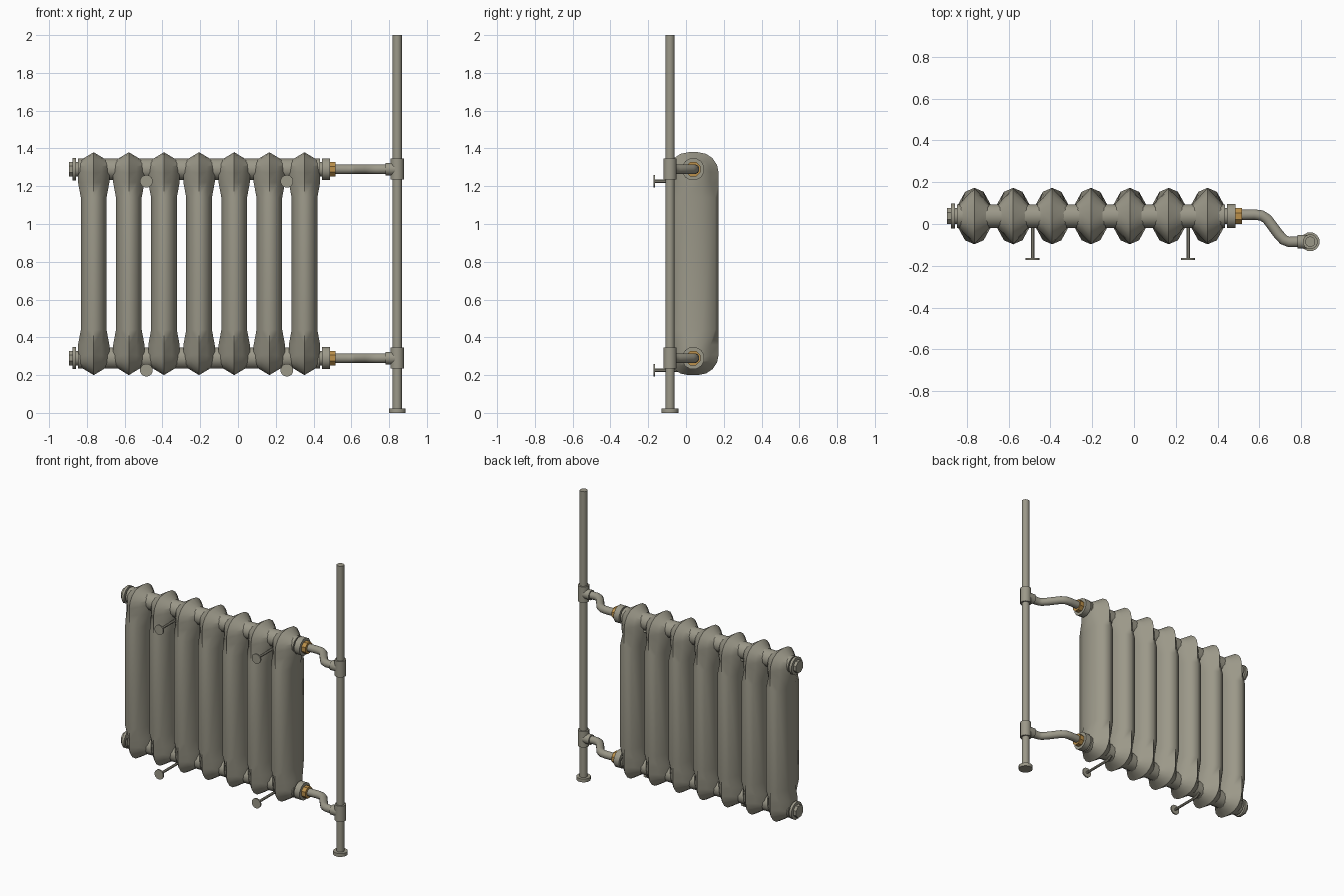
import bpy, bmesh, math
from mathutils import Vector

if "Cube" in bpy.data.objects:
    bpy.data.objects.remove(bpy.data.objects["Cube"])


def material(name, rgb):
    m = bpy.data.materials.new(name)
    m.diffuse_color = (*rgb, 1)
    m.use_nodes = True
    m.node_tree.nodes["Principled BSDF"].inputs["Base Color"].default_value = m.diffuse_color
    return m


IRON = material("warm_grey_iron", (0.33, 0.315, 0.25))
BRASS = material("brass", (0.50, 0.28, 0.07))
YC = 0.038                      # radiator centre line in y
LEVELS = {"lower": 0.29, "upper": 1.29}
RISER = (0.843, -0.085)


def finish(name, bm, mat, angle=40):
    bmesh.ops.recalc_face_normals(bm, faces=bm.faces)
    me = bpy.data.meshes.new(name)
    bm.to_mesh(me)
    bm.free()
    me.materials.append(mat)
    me.shade_smooth()
    me.set_sharp_from_angle(angle=math.radians(angle))
    ob = bpy.data.objects.new(name, me)
    bpy.context.collection.objects.link(ob)
    return ob


def tube(name, path, r, sides=12, mat=IRON, angle=40):
    """Sweep a round section along a path, with closed ends."""
    bm = bmesh.new()
    pts = [Vector(p) for p in path]
    rings = []
    for i, p in enumerate(pts):
        d = (pts[min(i + 1, len(pts) - 1)] - pts[max(i - 1, 0)]).normalized()
        side = d.cross(Vector((0, 0, 1)))
        if side.length < 0.1:
            side = Vector((1, 0, 0))
        side.normalize()
        up = side.cross(d)
        rings.append([bm.verts.new(p + r * (side * math.cos(a) + up * math.sin(a)))
                      for a in (math.tau * (k + 0.5) / sides for k in range(sides))])
    for a, b in zip(rings, rings[1:]):
        for k in range(sides):
            bm.faces.new((a[k], a[(k + 1) % sides], b[(k + 1) % sides], b[k]))
    bm.faces.new(rings[0])
    bm.faces.new(rings[-1])
    return finish(name, bm, mat, angle)


def half_outline(hy, hz, r):
    """Right half of a tall rounded rectangle, top to bottom."""
    top = []
    for k in range(5):
        a = math.pi / 2 * (1 - k / 4)
        top.append((hy - r + r * math.cos(a), hz - r + r * math.sin(a)))
    top += [(hy, 0.43), (hy, 0.35)]
    return top + [(y, -z) for y, z in reversed(top)]


def section_mesh():
    """One radiator section: ridge in the middle, wider at both ends."""
    bm = bmesh.new()
    ridge = half_outline(0.135, 0.59, 0.11)
    mid = half_outline(0.09, 0.565, 0.08)
    flat = half_outline(0.046, 0.54, 0.04)
    n = len(ridge)

    def ring(half, frac, sign, bulge=0):
        row = []
        for s in (1, -1):
            part = []
            for y, z in half:
                column = abs(z) < 0.4
                w = 0.068 if column else 0.083
                f = frac + (0.15 if column and bulge else 0)
                yy = y + (bulge if column else 0)
                part.append(bm.verts.new((sign * f * w, YC + s * yy, 0.79 + z)))
            row += part if s == 1 else part[::-1]
        return row

    centre = ring(ridge, 0, 1)
    for sign in (1, -1):
        loops = [centre, ring(mid, 0.5, sign, 0.026), ring(flat, 1, sign)]
        for a, b in zip(loops, loops[1:]):
            for i in range(2 * n):
                j = (i + 1) % (2 * n)
                bm.faces.new((a[i], a[j], b[j], b[i]))
        f = loops[-1]
        for i in range(n - 1):
            bm.faces.new((f[i], f[i + 1], f[2 * n - 2 - i], f[2 * n - 1 - i]))
    return bm


# seven radiator sections sharing one mesh
first = finish("radiator_section_1", section_mesh(), IRON, 50)
first.location.x = -0.764
for k in range(1, 7):
    ob = bpy.data.objects.new(f"radiator_section_{k + 1}", first.data)
    ob.location.x = -0.764 + 0.186 * k
    bpy.context.collection.objects.link(ob)

for level, z in LEVELS.items():
    def along(part, x0, x1, r, sides=12, mat=IRON, angle=40):
        tube(f"{level}_{part}", [(x0, YC, z), (x1, YC, z)], r, sides, mat, angle)

    # header pipe, end plug on the left, union on the right
    along("header", -0.847, 0.435, 0.058, 12)
    along("header_core", -0.865, 0.46, 0.04)
    along("plug_flange", -0.875, -0.857, 0.061, 12)
    along("plug_hex", -0.896, -0.874, 0.042, 8, IRON, 30)
    along("union_flange", 0.444, 0.486, 0.06, 12)
    along("brass_nut", 0.486, 0.516, 0.041, 8, BRASS, 30)

    # bent connector to the riser and its tee
    xs = [(0.50, 0.043), (0.575, 0.045), (0.61, 0.041), (0.637, 0.024), (0.69, -0.047),
          (0.715, -0.075), (0.742, -0.086), (0.80, -0.085)]
    tube(f"{level}_connector", [(x, y, z) for x, y in xs], 0.026)
    tube(f"{level}_tee_branch", [(0.782, -0.085, z), (0.843, -0.085, z)], 0.034)
    tube(f"{level}_tee_sleeve", [(*RISER, z - 0.054), (*RISER, z + 0.056)], 0.036)

    # wall brackets: disc and rod hooked under the header
    for k, x in enumerate((-0.485, 0.259)):
        zb = z - 0.064
        tube(f"{level}_bracket_disc_{k + 1}", [(x, -0.172, zb), (x, -0.163, zb)], 0.034, 14)
        tube(f"{level}_bracket_rod_{k + 1}",
             [(x, -0.165, zb), (x, 0.0, zb), (x, 0.05, zb), (x, 0.08, zb + 0.018)], 0.009, 8)

# riser pipe and floor collar
tube("riser_pipe", [(*RISER, 0.0), (*RISER, 2.0)], 0.025)
tube("floor_collar", [(*RISER, 0.0), (*RISER, 0.023)], 0.046)
